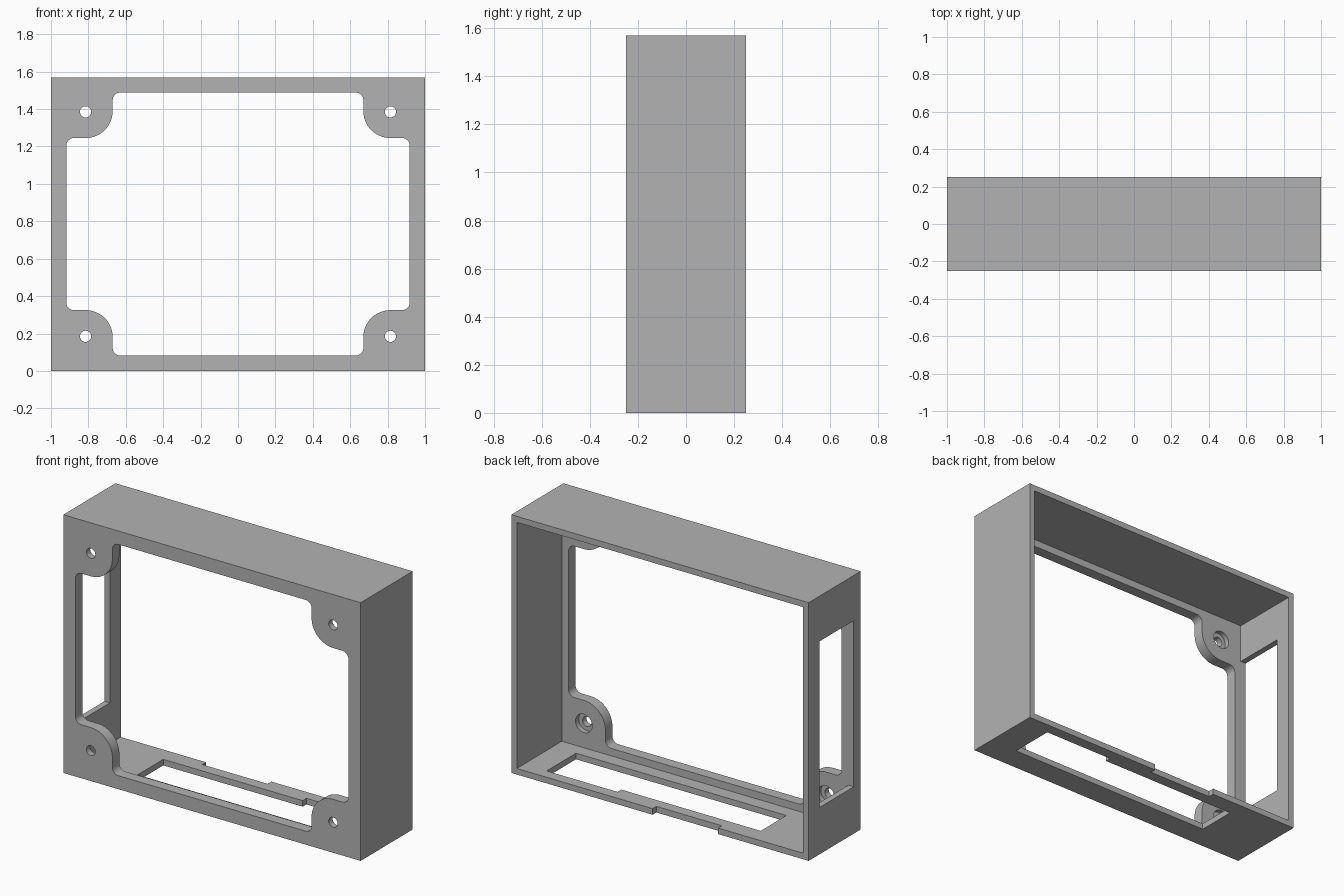
import bpy, bmesh
from math import radians, cos, sin, pi

if "Cube" in bpy.data.objects:
    bpy.data.objects.remove(bpy.data.objects["Cube"], do_unlink=True)

W, D, H = 1.0, 0.25, 1.57      # half width, half depth, height
MID = H / 2
WALL = 0.037                   # side wall thickness
PLATE = -D + 0.067             # inner face of the front plate
HOLE_X, HOLE_Z = 0.815, 0.60   # screw positions from the centre

grey = bpy.data.materials.new("plain grey")
grey.use_nodes = True
grey.diffuse_color = (0.45, 0.45, 0.45, 1)
grey.node_tree.nodes["Principled BSDF"].inputs["Base Color"].default_value = grey.diffuse_color


def finish(name, bm):
    bmesh.ops.recalc_face_normals(bm, faces=bm.faces)
    mesh = bpy.data.meshes.new(name)
    bm.to_mesh(mesh)
    bm.free()
    mesh.materials.append(grey)
    obj = bpy.data.objects.new(name, mesh)
    bpy.context.collection.objects.link(obj)
    return obj


def prism(name, outline, y0, y1):
    """Extrude an (x, z) outline along y."""
    bm = bmesh.new()
    face = bm.faces.new([bm.verts.new((x, y0, z)) for x, z in outline])
    ext = bmesh.ops.extrude_face_region(bm, geom=[face])
    moved = [v for v in ext["geom"] if isinstance(v, bmesh.types.BMVert)]
    bmesh.ops.translate(bm, verts=moved, vec=(0, y1 - y0, 0))
    return finish(name, bm)


def box(name, x0, x1, y0, y1, z0, z1):
    return prism(name, [(x0, z0), (x1, z0), (x1, z1), (x0, z1)], y0, y1)


def arc(cx, cz, r, a0, a1, n=12):
    angles = [radians(a0 + (a1 - a0) * i / n) for i in range(n + 1)]
    return [(cx + r * cos(a), cz + r * sin(a)) for a in angles]


def disc(name, cx, cz, r, y0, y1):
    return prism(name, arc(cx, cz, r, 0, 360, 32)[:-1], y0, y1)


frame = box("bezel_frame", -W, W, -D, D, 0, H)


def cut(cutter):
    cutter.hide_render = True
    mod = frame.modifiers.new("cut", "BOOLEAN")
    mod.operation = "DIFFERENCE"
    mod.solver = "EXACT"
    mod.object = cutter
    bpy.context.view_layer.objects.active = frame
    bpy.ops.object.modifier_apply(modifier=mod.name)
    bpy.data.objects.remove(cutter, do_unlink=True)


# Hollow interior, open at the back
cut(box("cavity", -W + WALL, W - WALL, PLATE, D + 0.1, WALL, H - WALL))

# Front opening with rounded screw tabs in each corner
quarter = (arc(0.878, 0.42, 0.04, 0, 90)
           + arc(HOLE_X, 0.605, 0.145, 270, 180, 20)
           + arc(0.63, 0.663, 0.04, 0, 90))
half = quarter + [(-x, z) for x, z in reversed(quarter)]
opening = half + [(x, -z) for x, z in reversed(half)]
cut(prism("opening", [(x, z + MID) for x, z in opening], -D - 0.1, PLATE + 0.02))

# Screw holes, counterbored from behind
for sx in (-1, 1):
    for sz in (-1, 1):
        x, z = sx * HOLE_X, MID + sz * HOLE_Z
        cut(disc("hole", x, z, 0.03, -D - 0.1, PLATE + 0.02))
        cut(disc("counterbore", x, z, 0.056, PLATE - 0.03, PLATE + 0.02))

# Window in one side wall
cut(box("side_window", -W - 0.1, -W + WALL + 0.02, PLATE, 0.145, 0.285, 1.295))

# Stepped slot in the floor and a notch in its back edge
cut(box("floor_slot", -0.605, 0.81, -0.1, 0.146, -0.1, WALL + 0.02))
cut(box("floor_slot_step", 0.333, 0.81, 0.1, 0.182, -0.1, WALL + 0.02))
cut(box("back_notch", -0.39, 0.05, D - 0.036, D + 0.1, -0.1, WALL + 0.02))

bpy.ops.object.select_all(action="DESELECT")
frame.select_set(True)
bpy.context.view_layer.objects.active = frame
bpy.ops.object.shade_smooth_by_angle(angle=radians(30))
